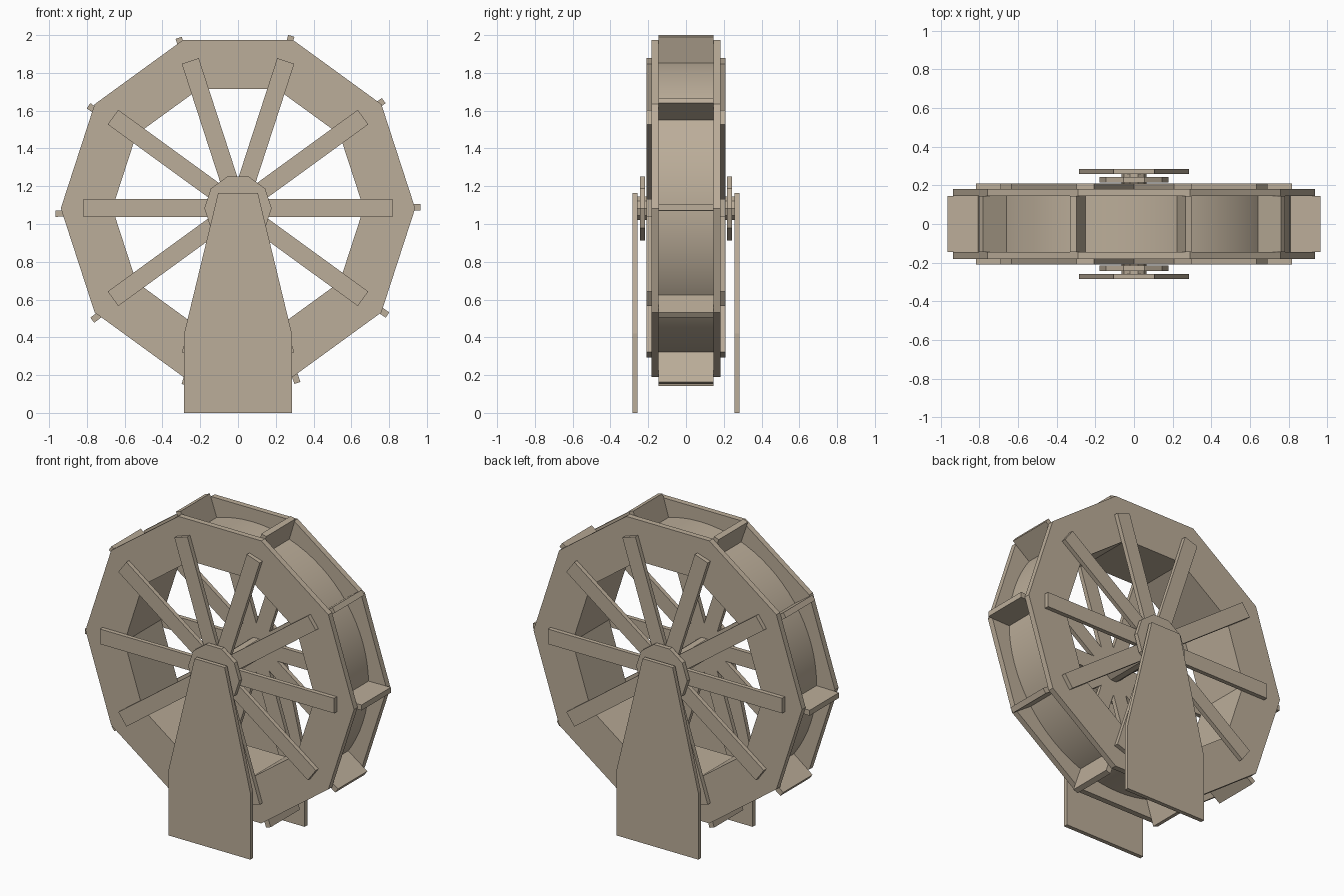
import bpy, bmesh, math
from mathutils import Matrix, Vector

cube = bpy.data.objects.get("Cube")
if cube:
    bpy.data.objects.remove(cube, do_unlink=True)

wood = bpy.data.materials.new("weathered wood")
wood.use_nodes = True
colour = (0.50, 0.42, 0.32, 1)
wood.diffuse_color = colour
wood.node_tree.nodes["Principled BSDF"].inputs["Base Color"].default_value = colour

SIDES = 10
AXIS_Z = 1.083


def finish(bm, name):
    bmesh.ops.recalc_face_normals(bm, faces=bm.faces)
    mesh = bpy.data.meshes.new(name)
    bm.to_mesh(mesh)
    bm.free()
    mesh.materials.append(wood)
    obj = bpy.data.objects.new(name, mesh)
    bpy.context.collection.objects.link(obj)
    return obj


def circle(radius, sides):
    step = 2 * math.pi / sides
    return [(radius * math.cos(i * step), AXIS_Z + radius * math.sin(i * step))
            for i in range(sides)]


def prism(name, outline, y0, y1):
    """Extrude an x-z outline along y."""
    bm = bmesh.new()
    face = bm.faces.new([bm.verts.new((x, y0, z)) for x, z in outline])
    out = bmesh.ops.extrude_face_region(bm, geom=[face])["geom"]
    verts = [g for g in out if isinstance(g, bmesh.types.BMVert)]
    bmesh.ops.translate(bm, verts=verts, vec=(0, y1 - y0, 0))
    return finish(bm, name)


def ring(name, outer, inner, sides, y0, y1):
    """Closed annulus around the wheel axis."""
    bm = bmesh.new()
    loops = [[bm.verts.new((x, y, z)) for x, z in circle(r, sides)]
             for r, y in ((outer, y0), (outer, y1), (inner, y1), (inner, y0))]
    for k in range(4):
        a, b = loops[k], loops[(k + 1) % 4]
        for i in range(sides):
            j = (i + 1) % sides
            bm.faces.new((a[i], a[j], b[j], b[i]))
    return finish(bm, name)


def radial_boards(name, count, step, turn, r0, r1, thick, y0, y1, z):
    """Boards lying along radii, repeated around the axis."""
    bm = bmesh.new()
    for i in range(count):
        spin = Matrix.Rotation(-(i * step + turn), 4, 'Y')
        place = Matrix.Translation((0, 0, z)) @ spin
        place = place @ Matrix.Translation(((r0 + r1) / 2, (y0 + y1) / 2, 0))
        size = Matrix.Diagonal(Vector((r1 - r0, y1 - y0, thick, 1)))
        bmesh.ops.create_cube(bm, size=1, matrix=place @ size)
    return finish(bm, name)


# Wheel drum, with a faceted lining inside it
drum = ring("drum", 0.81, 0.72, 80, -0.147, 0.147)
drum.select_set(True)
bpy.context.view_layer.objects.active = drum
bpy.ops.object.shade_smooth_by_angle(angle=math.radians(30))
ring("drum_lining", 0.74, 0.665, SIDES, -0.147, 0.147)

# Paddles, turned slightly against the rims
sector = 2 * math.pi / SIDES
radial_boards("paddles", SIDES, sector, math.radians(1), 0.75, 0.966, 0.034,
              -0.146, 0.146, 1.072)

# Axle through both hubs
prism("axle", circle(0.065, SIDES), -0.265, 0.265)

# Rim, spokes, hub and stand plate on each side
stand = [(-0.285, 0), (0.285, 0), (0.285, 0.42), (0.105, 1.165),
         (-0.105, 1.165), (-0.285, 0.42)]
for side, s in (("front", -1), ("back", 1)):
    ring(side + "_rim", 0.938, 0.665, SIDES, s * 0.146, s * 0.182)
    low, high = sorted((s * 0.182, s * 0.209))
    radial_boards(side + "_spokes", SIDES // 2, sector, 0, -0.818, 0.818, 0.095,
                  low, high, AXIS_Z + 0.002)
    prism(side + "_hub", circle(0.178, SIDES), s * 0.216, s * 0.243)
    prism(side + "_stand", stand, s * 0.258, s * 0.284)
